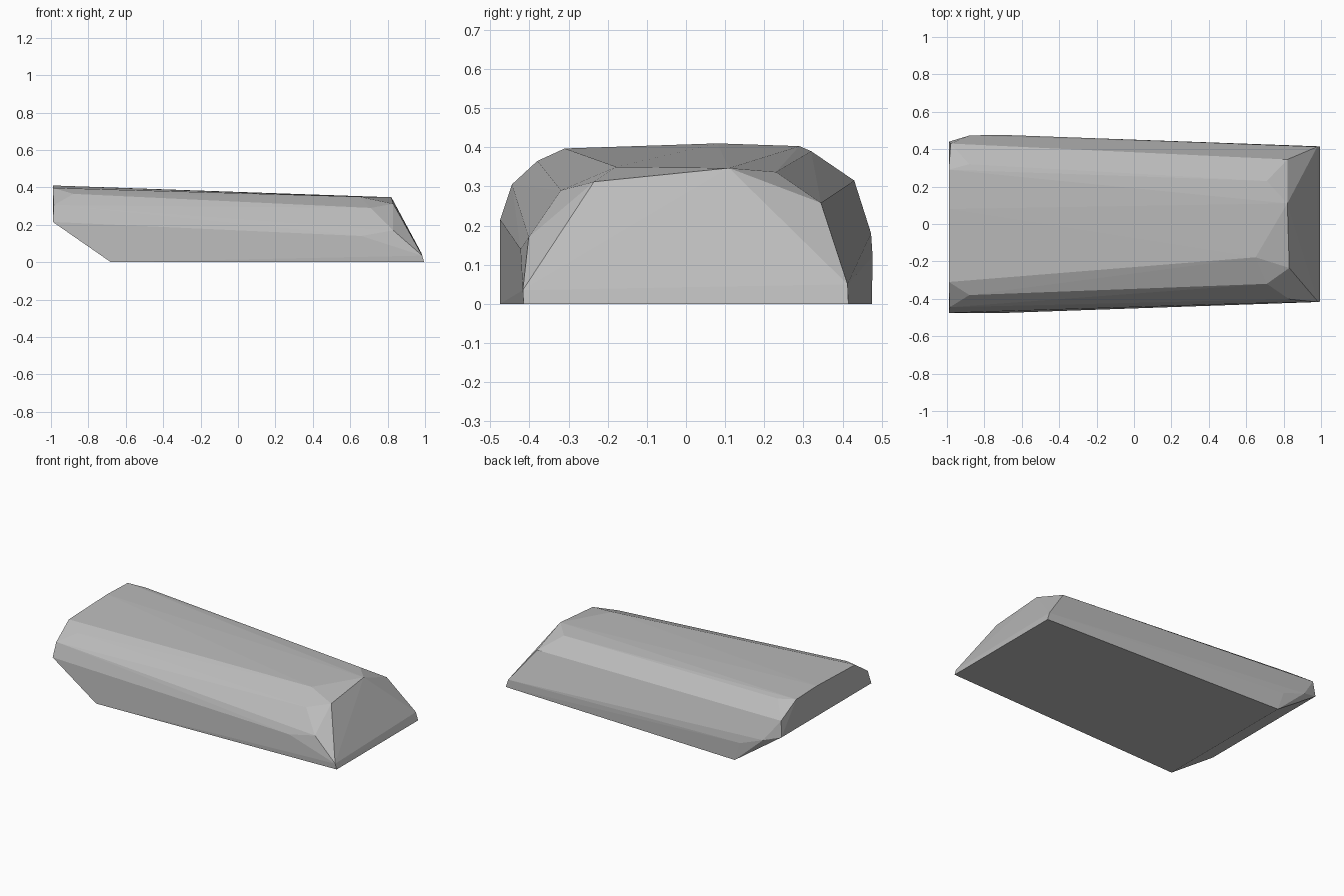
import bpy, bmesh

# Grey stone material
stone = bpy.data.materials.new("stone grey")
stone.diffuse_color = (0.5, 0.5, 0.5, 1)

# Corner points of the faceted block, grouped by region
tall_end = [(-0.99, -0.475, 0.215), (-0.985, -0.445, 0.305), (-0.88, -0.38, 0.365),
            (-0.99, -0.31, 0.397), (-0.99, 0.08, 0.41), (-0.99, 0.29, 0.403),
            (-0.88, 0.32, 0.39), (-0.98, 0.43, 0.315), (-0.88, 0.473, 0.18),
            (-0.99, 0.44, 0.215)]
base = [(-0.68, -0.475, 0), (-0.68, 0.475, 0), (0.995, -0.415, 0), (0.995, 0.415, 0),
        (-0.72, 0.477, 0.12)]
low_end = [(0.985, -0.417, 0.035), (0.98, 0.413, 0.05), (0.83, -0.235, 0.312),
           (0.82, 0.11, 0.347), (0.82, 0.345, 0.258), (0.83, -0.402, 0.17),
           (0.66, -0.423, 0.14), (0.71, -0.32, 0.29), (0.65, -0.178, 0.35),
           (0.71, 0.23, 0.337)]

# Wrap the corners in a convex shell, with flat faces
bm = bmesh.new()
for p in tall_end + base + low_end:
    bm.verts.new(p)
result = bmesh.ops.convex_hull(bm, input=bm.verts[:])
loose = [v for v in bm.verts if not v.link_faces]
bmesh.ops.delete(bm, geom=loose, context='VERTS')
bmesh.ops.dissolve_limit(bm, angle_limit=0.01, verts=bm.verts[:], edges=bm.edges[:])
bmesh.ops.recalc_face_normals(bm, faces=bm.faces[:])
mesh = bpy.data.meshes.new("stone_block")
bm.to_mesh(mesh)
bm.free()
mesh.materials.append(stone)
block = bpy.data.objects.new("stone_block", mesh)
bpy.context.collection.objects.link(block)
